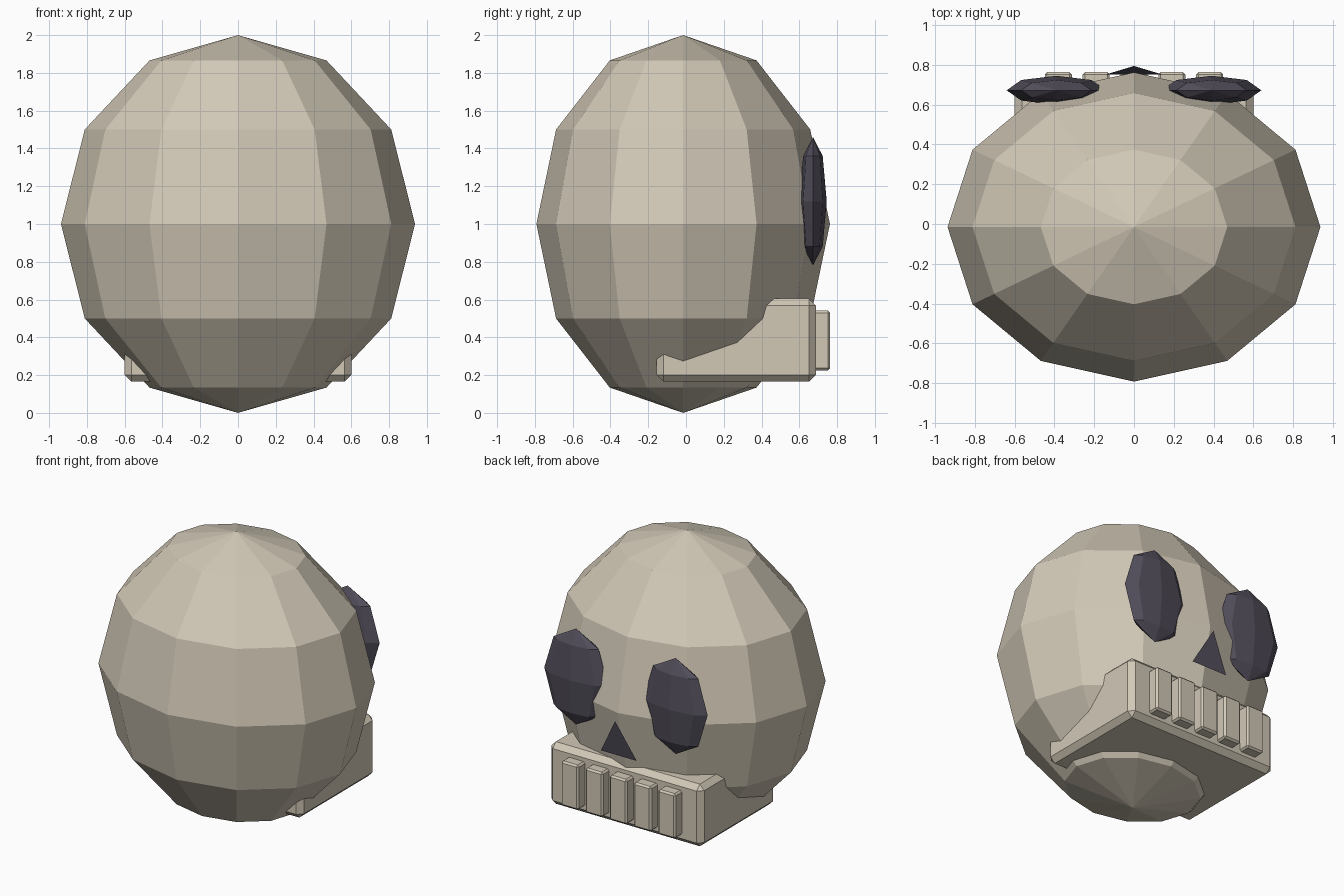
import bpy

default_cube = bpy.data.objects.get("Cube")
if default_cube:
    bpy.data.objects.remove(default_cube, do_unlink=True)


def make_material(name, rgb):
    mat = bpy.data.materials.new(name)
    mat.use_nodes = True
    color = (*rgb, 1.0)
    mat.diffuse_color = color
    mat.node_tree.nodes["Principled BSDF"].inputs["Base Color"].default_value = color
    return mat


bone = make_material("bone", (0.64, 0.58, 0.47))
shadow_purple = make_material("dark_purple", (0.085, 0.076, 0.105))


def finish(name, mat):
    obj = bpy.context.object
    obj.name = name
    obj.data.materials.append(mat)
    return obj


def ellipsoid(name, center, radii, segments, rings, mat):
    bpy.ops.mesh.primitive_uv_sphere_add(
        segments=segments, ring_count=rings, radius=1, location=center)
    obj = finish(name, mat)
    obj.scale = radii
    return obj


def bevelled_box(name, low, high, bevel, mat):
    center = [(a + b) / 2 for a, b in zip(low, high)]
    bpy.ops.mesh.primitive_cube_add(size=1, location=center)
    obj = finish(name, mat)
    obj.scale = [b - a for a, b in zip(low, high)]
    bpy.ops.object.transform_apply(location=False, rotation=False, scale=True)
    mod = obj.modifiers.new("edge_bevel", 'BEVEL')
    mod.width = bevel
    mod.segments = 1
    return obj


# Faceted cranium
ellipsoid("cranium", (0, -0.015, 1), (0.937, 0.777, 1), 12, 6, bone)

# Eye sockets
for side, sign in (("left", 1), ("right", -1)):
    ellipsoid(side + "_eye", (sign * 0.39, 0.672, 1.12),
              (0.25, 0.073, 0.34), 8, 4, shadow_purple)

# Jaw block, partly sunk into the cranium
bevelled_box("jaw", (-0.6, -0.155, 0.165), (0.6, 0.687, 0.605), 0.036, bone)

# Row of teeth
for i in range(5):
    x = (i - 2) * 0.19
    bevelled_box(f"tooth_{i + 1}", (x - 0.068, 0.62, 0.225),
                 (x + 0.068, 0.763, 0.542), 0.012, bone)

# Nose: a single tilted triangle just off the cranium
nose_mesh = bpy.data.meshes.new("nose")
nose_mesh.from_pydata(
    [(0.14, 0.752, 0.695), (-0.14, 0.752, 0.695), (0, 0.794, 0.955)],
    [], [(0, 1, 2)])
nose_mesh.materials.append(shadow_purple)
nose = bpy.data.objects.new("nose", nose_mesh)
bpy.context.collection.objects.link(nose)
